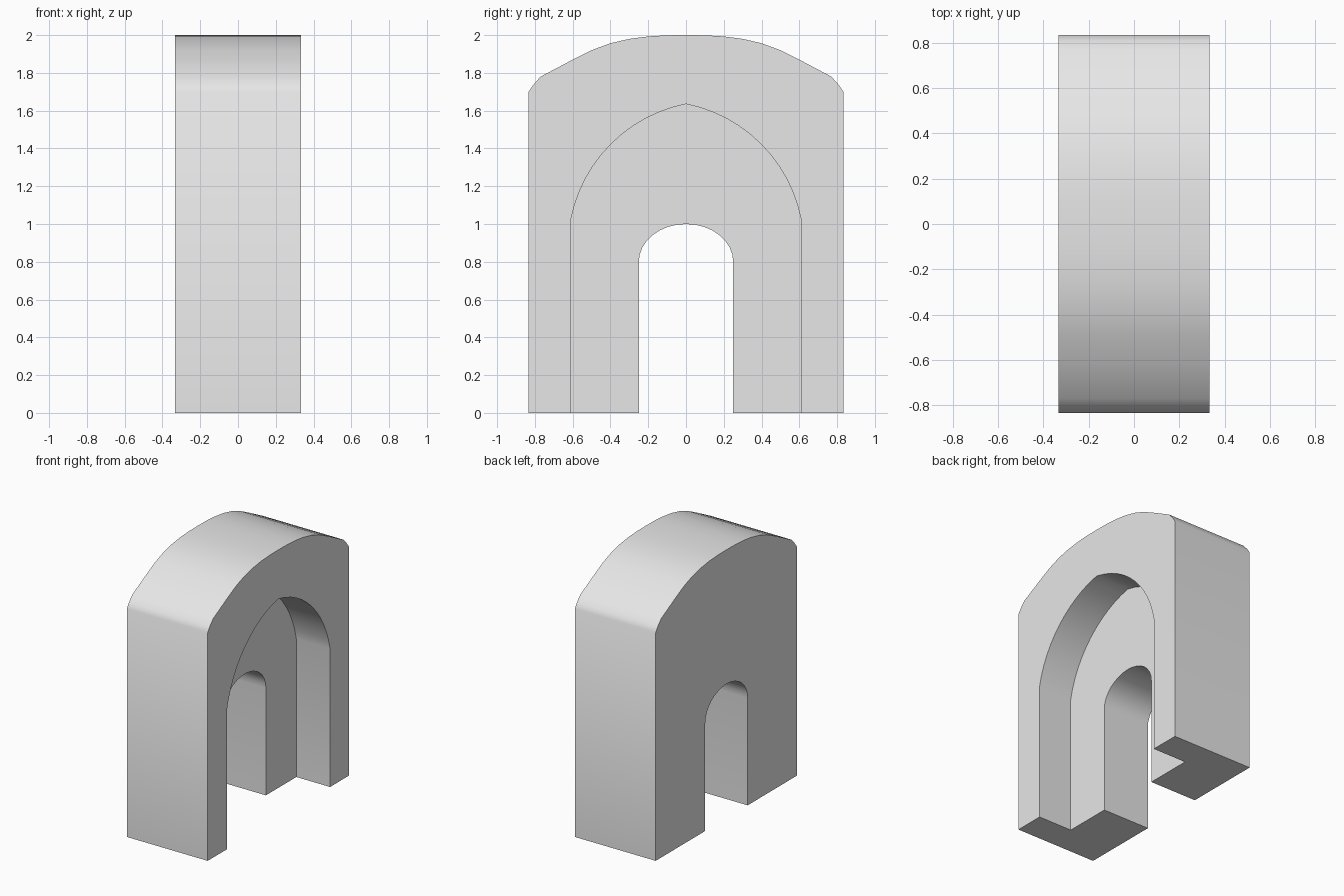
import bpy, bmesh
from math import radians, sin, cos, pi
from mathutils import Vector

cube = bpy.data.objects.get("Cube")
if cube:
    bpy.data.objects.remove(cube, do_unlink=True)

HALF_X = 1 / 3      # half the thickness of the block
HALF_Y = 0.833      # half the width of the block
RECESS_X = 0.055    # depth at which the recess floor lies

stone = bpy.data.materials.new("light grey stone")
stone.use_nodes = True
stone.diffuse_color = (0.8, 0.8, 0.8, 1)
stone.node_tree.nodes["Principled BSDF"].inputs["Base Color"].default_value = (0.8, 0.8, 0.8, 1)


def mirrored(left):
    """Complete a left half profile that ends on the centre line."""
    return left + [(-y, z) for y, z in reversed(left[:-1])]


def prism(name, profile, x0, x1):
    """Extrude a (y, z) profile along x."""
    bm = bmesh.new()
    face = bm.faces.new([bm.verts.new((x0, y, z)) for y, z in profile])
    moved = bmesh.ops.extrude_face_region(bm, geom=[face])["geom"]
    bmesh.ops.translate(bm, vec=(x1 - x0, 0, 0),
                        verts=[v for v in moved if isinstance(v, bmesh.types.BMVert)])
    bmesh.ops.recalc_face_normals(bm, faces=bm.faces)
    mesh = bpy.data.meshes.new(name)
    bm.to_mesh(mesh)
    bm.free()
    mesh.materials.append(stone)
    obj = bpy.data.objects.new(name, mesh)
    bpy.context.collection.objects.link(obj)
    return obj


def bulged(a, b, sagitta, steps):
    """Points along a shallow circular arc from a to b, bulging to the left."""
    a, b = Vector(a), Vector(b)
    chord = b - a
    radius = (chord.length ** 2 / 4 + sagitta ** 2) / (2 * sagitta)
    normal = Vector((-chord.y, chord.x)).normalized()
    centre = (a + b) / 2 - normal * (radius - sagitta)
    start, end = a - centre, b - centre
    sweep = start.angle(end)
    points = []
    for i in range(steps + 1):
        t = i / steps
        p = centre + (start * sin((1 - t) * sweep) + end * sin(t * sweep)) / sin(sweep)
        points.append((p.x, p.y))
    return points


# Block with chamfered shoulders and a curved crown
crown = [(-HALF_Y, 0), (-HALF_Y, 1.70), (-0.81, 1.735), (-0.77, 1.78), (-0.6, 1.87),
         (-0.5, 1.92), (-0.4, 1.957), (-0.3, 1.98), (-0.2, 1.993), (-0.1, 1.999), (0, 2)]
arch = prism("stone_archway", mirrored(crown), -HALF_X, HALF_X)

# Pointed recess on one face, rounded doorway right through
pointed = [(-0.608, -0.2)] + bulged((-0.608, 1.03), (0, 1.635), 0.13, 12)
rounded = [(-0.25, -0.2)] + [(-0.25 * cos(a), 0.8 + 0.2 * sin(a))
                             for a in (i * pi / 16 for i in range(9))]
cutters = [prism("recess_cutter", mirrored(pointed), RECESS_X, 1),
           prism("doorway_cutter", mirrored(rounded), -1, 1)]

bpy.ops.object.select_all(action='DESELECT')
bpy.context.view_layer.objects.active = arch
arch.select_set(True)
for cutter in cutters:
    cutter.hide_render = True
    mod = arch.modifiers.new(cutter.name, 'BOOLEAN')
    mod.operation = 'DIFFERENCE'
    mod.solver = 'EXACT'
    mod.object = cutter
    bpy.ops.object.modifier_apply(modifier=mod.name)
    bpy.data.objects.remove(cutter, do_unlink=True)

bpy.ops.object.shade_smooth_by_angle(angle=radians(45))
